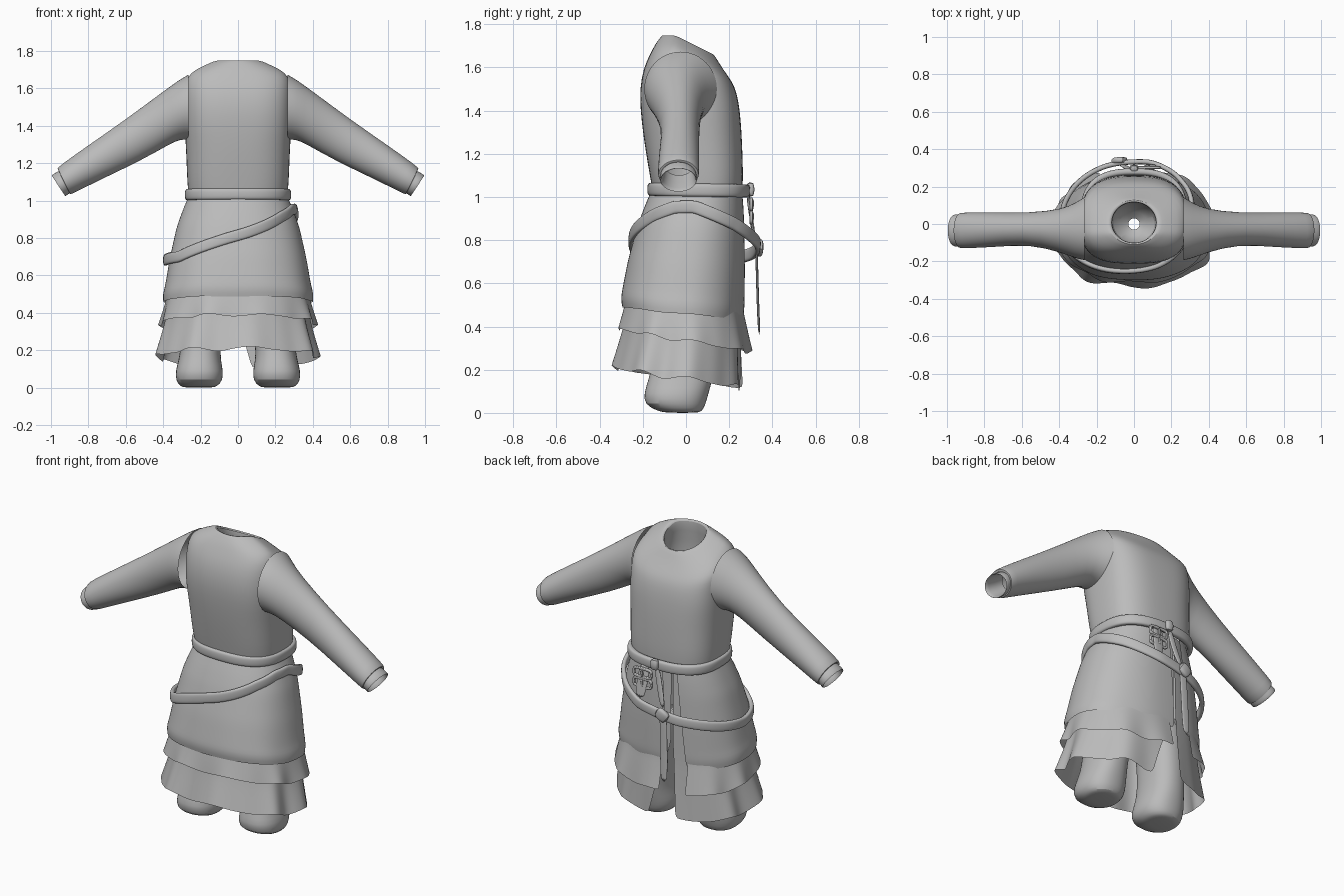
import bpy, bmesh, math
from mathutils import Vector

if "Cube" in bpy.data.objects:
    bpy.data.objects.remove(bpy.data.objects["Cube"])

mat = bpy.data.materials.new("plain grey cloth")
mat.diffuse_color = (0.5, 0.5, 0.5, 1)
mat.use_nodes = True
mat.node_tree.nodes["Principled BSDF"].inputs["Base Color"].default_value = mat.diffuse_color


def finish(name, rows, closed=True, caps=False, loop=False, subdiv=1):
    """Skin a list of point rows into one smooth surface."""
    bm = bmesh.new()
    grid = [[bm.verts.new(p) for p in row] for row in rows]
    n = len(grid[0])
    for i in range(len(grid) if loop else len(grid) - 1):
        a, b = grid[i], grid[(i + 1) % len(grid)]
        for j in range(n if closed else n - 1):
            k = (j + 1) % n
            bm.faces.new((a[j], a[k], b[k], b[j]))
    if caps:
        bm.faces.new(grid[0][::-1])
        bm.faces.new(grid[-1])
    if closed:
        bmesh.ops.recalc_face_normals(bm, faces=bm.faces)
    me = bpy.data.meshes.new(name)
    bm.to_mesh(me)
    bm.free()
    me.materials.append(mat)
    ob = bpy.data.objects.new(name, me)
    bpy.context.collection.objects.link(ob)
    bpy.context.view_layer.objects.active = ob
    bpy.ops.object.select_all(action='DESELECT')
    ob.select_set(True)
    bpy.ops.object.shade_smooth_by_angle(angle=math.radians(50))
    if subdiv:
        ob.modifiers.new("smooth", 'SUBSURF').levels = subdiv
        ob.modifiers["smooth"].render_levels = subdiv
    return ob


def oval(a, hx, yf, yb, p):
    """Point on a squarish oval running from yf (front) to yb (back)."""
    c, s = math.cos(a), math.sin(a)
    x = math.copysign(abs(c) ** (2 / p), c) * hx
    y = math.copysign(abs(s) ** (2 / p), s) * (yb - yf) / 2 + (yf + yb) / 2
    return x, y


def lerp(keys, t):
    """Smoothly interpolate rows of (t, values...)."""
    for k0, k1 in zip(keys, keys[1:]):
        if t <= k1[0]:
            f = (t - k0[0]) / (k1[0] - k0[0])
            return [u + (v - u) * f for u, v in zip(k0[1:], k1[1:])]
    return list(keys[-1][1:])


# Bodice: z, half width, front y, back y, squareness, backward slope
body = [(1.03, .265, -.155, .262, 2.7, 0), (1.1, .272, -.168, .265, 2.8, 0),
        (1.2, .275, -.185, .262, 2.8, 0), (1.3, .28, -.2, .258, 2.8, 0),
        (1.4, .285, -.211, .25, 3, 0), (1.5, .287, -.215, .238, 3, .1),
        (1.6, .287, -.197, .222, 3, .3), (1.665, .28, -.165, .2, 3, .45),
        (1.705, .235, -.145, .17, 2.6, .5), (1.738, .165, -.12, .14, 2.2, .5),
        (1.752, .135, -.11, .128, 2, .5), (1.745, .117, -.1, .116, 2, .5),
        (1.70, .115, -.1, .115, 2, .45), (1.55, .15, -.12, .13, 2, .2),
        (1.35, .12, -.1, .1, 2, 0), (1.3, .03, -.03, .03, 2, 0)]
rows = []
for z, hx, yf, yb, p, k in body:
    row = []
    for i in range(40):
        x, y = oval(math.tau * i / 40, hx, yf, yb, p)
        row.append((x, y, z - k * max(0, y + .05)))
    rows.append(row)
finish("bodice", rows)


# Sleeves and inner cuffs: top x, top z, bottom x, bottom z, front y, back y
def sleeve(name, keys, side):
    rows = []
    for tx, tz, bx, bz, yf, yb in keys:
        row = []
        for i in range(24):
            a = math.tau * i / 24
            u, v = (1 + math.cos(a)) / 2, (1 + math.sin(a)) / 2
            row.append((side * (bx + (tx - bx) * u), yf + (yb - yf) * v, bz + (tz - bz) * u))
        rows.append(row)
    finish(name, rows)


arm = [(.265, 1.675, .265, 1.325, -.195, .145), (.31, 1.65, .315, 1.325, -.185, .115),
       (.40, 1.585, .37, 1.298, -.155, .08), (.60, 1.435, .51, 1.218, -.108, .06),
       (.80, 1.297, .71, 1.123, -.125, .063), (.95, 1.19, .875, 1.042, -.131, .062),
       (.97, 1.17, .9, 1.03, -.13, .06), (.957, 1.162, .9, 1.045, -.115, .045)]
cuff = [(.93, 1.175, .87, 1.06, -.115, .045), (.985, 1.145, .92, 1.025, -.122, .053),
        (1.0, 1.132, .926, 1.022, -.12, .05), (.99, 1.13, .922, 1.033, -.11, .042),
        (.88, 1.2, .82, 1.1, -.1, .035)]
for side, word in ((1, "right"), (-1, "left")):
    sleeve(word + "_sleeve", arm, side)
    sleeve(word + "_cuff", cuff, side)


# Skirt layers, each open at the back
over = [(0, .262, -.16, .26), (.15, .297, -.195, .267), (.3, .328, -.225, .27),
        (.6, .366, -.27, .272), (.85, .39, -.297, .27), (.96, .408, -.307, .268),
        (1, .4, -.296, .26)]
middle = [(0, .35, -.25, .245), (.5, .382, -.285, .268), (1, .42, -.315, .3)]
under = [(0, .25, -.15, .245), (.3, .31, -.21, .252), (.65, .365, -.265, .25),
         (.8, .385, -.29, .255), (1, .43, -.335, .262)]


def skirt(name, keys, top, hem_front, hem_back, gap_left, gap_right, ripple, waves):
    rows, n, m = [], 96, 14
    for r in range(m + 1):
        t = r / m
        hx, yf, yb = lerp(keys, t)
        a0 = math.pi / 2 + gap_left(t) / hx
        a1 = math.pi * 2.5 - gap_right(t) / hx
        row = []
        for i in range(n + 1):
            a = a0 + (a1 - a0) * i / n
            x, y = oval(a, hx, yf, yb, 2.3)
            w = math.sin(waves * a) + .5 * math.sin((waves + 4) * a + 1)
            f = 1 + ripple * w * t * t
            hem = hem_front + (hem_back - hem_front) * (math.sin(a) + 1) / 2 + ripple * .3 * w
            row.append((x * f, y * f, top + (hem - top) * t))
        rows.append(row)
    finish(name, rows, closed=False)


skirt("overskirt", over, 1.03, .49, .43, lambda t: .1 + .06 * t, lambda t: -.02 - .03 * t, .006, 5)
skirt("middle_flounce", middle, .62, .39, .28, lambda t: .17, lambda t: -.02, .022, 9)
skirt("underskirt", under, 1.02, .21, .115, lambda t: .07 + .04 * max(0, t - .5),
      lambda t: -.06 + .24 * max(0, t - .5), .032, 8)

# Legs with rounded feet: z, half width, front y, back y, x centre
leg = [(.0, .07, -.08, .05, .21), (.006, .1, -.13, .075, .21), (.04, .127, -.195, .092, .207),
       (.09, .128, -.195, .105, .207), (.14, .115, -.18, .12, .205), (.22, .105, -.155, .135, .2),
       (.4, .115, -.14, .15, .185), (.65, .125, -.14, .16, .16)]
for side, word in ((1, "right"), (-1, "left")):
    rows = []
    for z, hx, yf, yb, cx in leg:
        pts = [oval(math.tau * i / 24, hx, yf, yb, 2.3) for i in range(24)]
        rows.append([(side * (cx + x), y, z) for x, y in pts])
    finish(word + "_leg", rows, caps=True)


# Straps and belts: an oval section swept along a path
def strap(name, path, out, up, loop=False, outward=None):
    pts = [Vector(p) for p in path]
    rows, n = [], len(pts)
    for i, p in enumerate(pts):
        nxt = pts[(i + 1) % n] if loop else pts[min(i + 1, n - 1)]
        d = (nxt - (pts[i - 1] if loop or i else p)).normalized()
        o = Vector(outward or (p.x, p.y - .03, 0))
        o = (o - d * o.dot(d)).normalized()
        s = d.cross(o)
        row = []
        for j in range(12):
            u, v = oval(math.tau * j / 12, out, -up, up, 3.2)
            row.append(p + o * u + s * v)
        rows.append(row)
    return finish(name, rows, caps=not loop, loop=loop)


# Waist belt
path = []
for i in range(64):
    a = math.tau * i / 64
    path.append((*oval(a, .267, -.162, .28, 2.6), 1.032 - .004 * math.sin(a)))
strap("waist_belt", path, .018, .031, loop=True)

# Slanted hip belt: degrees, height, distance off the cloth
hip = [(0, .955, .01), (45, .875, .03), (80, .79, .065), (110, .74, .055), (150, .70, .03),
       (180, .68, .02), (215, .70, .015), (270, .815, .015), (315, .915, .012),
       (340, .953, .01), (360, .955, .01)]
path = []
for i in range(72):
    z, off = lerp(hip, i * 5)
    hx, yf, yb = lerp(over, (1.03 - z) / .57)
    path.append((*oval(math.radians(i * 5), hx + off, yf - off, yb + off, 2.2), z))
strap("hip_belt", path, .014, .03, loop=True)

# Hanging strap ends and knots at the back
back = (0, 1, 0)
strap("hanging_strap", [(-.07, .325, .8), (-.08, .328, .7), (-.085, .333, .5), (-.09, .34, .355)],
      .006, .024, outward=back)
strap("hip_knot", [(-.11, .335, .74), (-.08, .342, .765), (-.04, .342, .785)], .018, .036, outward=back)
strap("waist_knot", [(.0, .295, 1.0), (.0, .302, 1.035), (.0, .295, 1.07)], .018, .024, outward=back)
strap("joining_strap", [(.07, .285, 1.02), (.08, .297, .93), (.09, .318, .81)], .008, .035, outward=back)
strap("long_tie", [(-.01, .29, 1.02), (-.03, .297, .92), (-.07, .318, .79)], .007, .018, outward=back)

# Pair of buckle frames with a tongue each
for k, z in enumerate((.965, .905)):
    c = Vector((.078, .302, z))
    frame = []
    for i in range(24):
        x, dz = oval(math.tau * i / 24, .058, -.025, .025, 5)
        frame.append(c + Vector((x, 0, dz)))
    strap("buckle_frame_%d" % (k + 1), frame, .008, .008, loop=True, outward=back)
    strap("buckle_tongue_%d" % (k + 1), [c + Vector((0, .006, -.03)), c + Vector((0, .008, .03))],
          .006, .008, outward=back)
